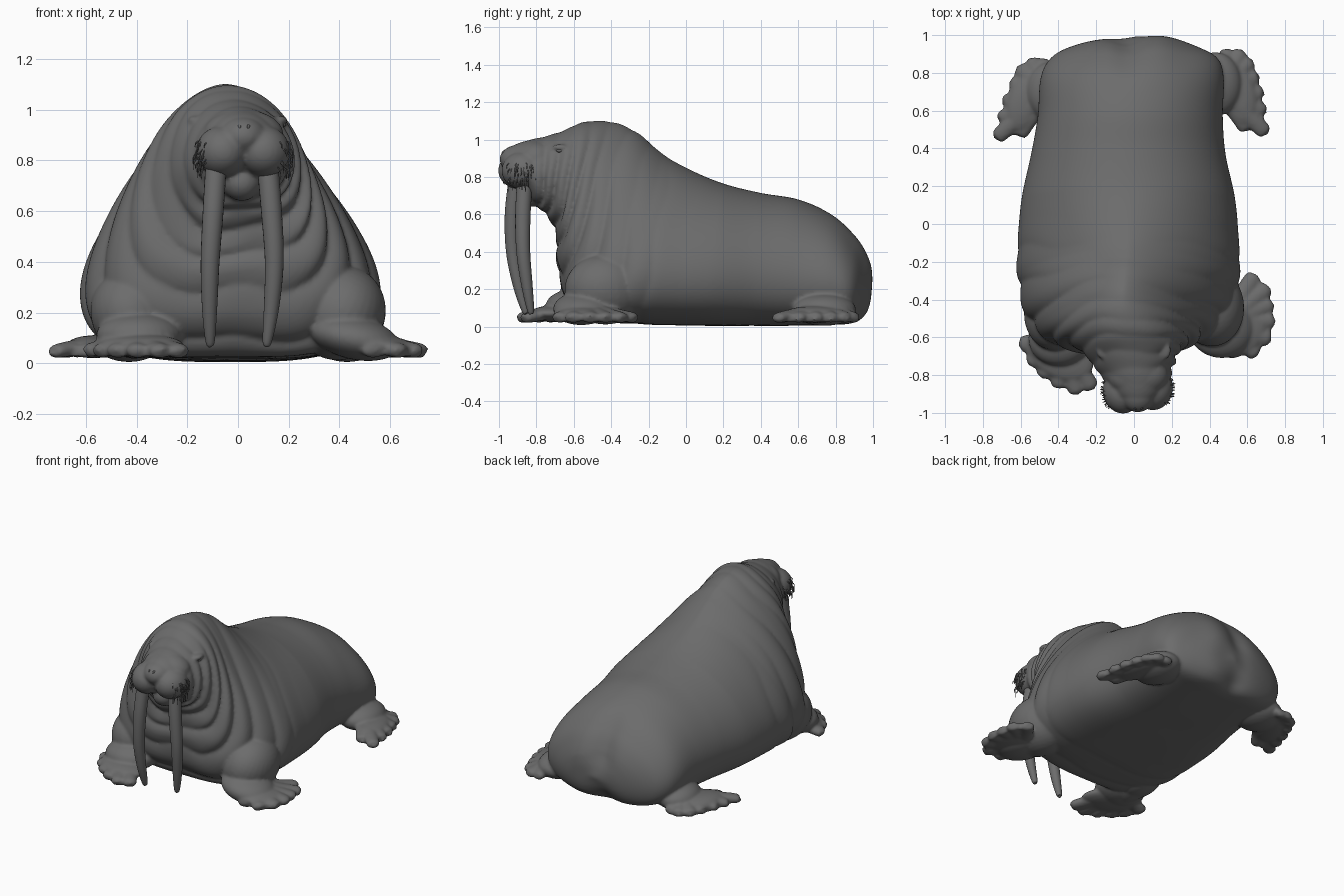
import bpy, bmesh, math, random
from mathutils import Vector, Matrix, noise

if "Cube" in bpy.data.objects:
    bpy.data.objects.remove(bpy.data.objects["Cube"])

random.seed(4)
hide = bpy.data.materials.new("grey hide")
hide.diffuse_color = (0.15, 0.15, 0.15, 1)
hide.use_nodes = True
hide.node_tree.nodes["Principled BSDF"].inputs["Base Color"].default_value = hide.diffuse_color


def finish(bm, name, voxel=0, smooth=0):
    """Turn a bmesh into a smooth grey object, optionally fused by remeshing."""
    bmesh.ops.recalc_face_normals(bm, faces=bm.faces)
    mesh = bpy.data.meshes.new(name)
    bm.to_mesh(mesh)
    bm.free()
    mesh.materials.append(hide)
    ob = bpy.data.objects.new(name, mesh)
    bpy.context.collection.objects.link(ob)
    if voxel:
        m = ob.modifiers.new("fuse", 'REMESH')
        m.mode, m.voxel_size, m.use_smooth_shade = 'VOXEL', voxel, True
        s = ob.modifiers.new("soften", 'SMOOTH')
        s.factor, s.iterations = 0.5, smooth
    mesh.polygons.foreach_set("use_smooth", [True] * len(mesh.polygons))
    return ob


def ball(bm, c, r, turn=0, tilt=0):
    mat = (Matrix.Translation(c) @ Matrix.Rotation(math.radians(turn), 4, 'Z')
           @ Matrix.Rotation(math.radians(tilt), 4, 'Y') @ Matrix.Diagonal((*r, 1)))
    bmesh.ops.create_uvsphere(bm, u_segments=32, v_segments=20, radius=1, matrix=mat)


def spline(pts, t):
    """Catmull-Rom through tuples of any length, t in 0..1."""
    f = t * (len(pts) - 1)
    i = min(int(f), len(pts) - 2)
    u = f - i
    a, b, c, d = (pts[max(0, min(len(pts) - 1, i + k))] for k in (-1, 0, 1, 2))
    return [0.5 * (2 * q + (r - p) * u + (2 * p - 5 * q + 4 * r - s) * u * u
                   + (3 * q - p - 3 * r + s) * u ** 3) for p, q, r, s in zip(a, b, c, d)]


def clamp(v):
    return max(0, min(1, v))


def skin(bm, rings):
    vs = [[bm.verts.new(p) for p in ring] for ring in rings]
    n = len(vs[0])
    for a, b in zip(vs, vs[1:]):
        for j in range(n):
            bm.faces.new((a[j], a[(j + 1) % n], b[(j + 1) % n], b[j]))
    bm.faces.new(vs[0])
    bm.faces.new(vs[-1])


def tube(bm, pts, sides, steps, flat=1):
    """Round tube along (x, y, z, radius) points."""
    rings = []
    for i in range(steps + 1):
        x, y, z, r = spline(pts, i / steps)
        q = spline(pts, max(0, i / steps - .02))
        p = spline(pts, min(1, i / steps + .02))
        d = Vector([p[k] - q[k] for k in range(3)]).normalized()
        side = d.cross(Vector((0.31, 0.9, 0.2)) if abs(d.z) > .7 else Vector((0, 0, 1))).normalized()
        up = side.cross(d)
        rings.append([Vector((x, y, z)) + r * (side * math.cos(a) + flat * up * math.sin(a))
                      for a in (j * math.tau / sides for j in range(sides))])
    skin(bm, rings)


# Trunk: slices from rump to snout (top y, top z, bottom y, bottom z, half width, centre x)
slices = [
    (.993, .215, .993, .195, .02, .03), (.985, .29, .968, .11, .19, .02), (.955, .39, .92, .04, .345, 0),
    (.895, .49, .86, .015, .445, 0),
    (.78, .60, .76, .01, .485, -.01), (.6, .68, .55, .005, .49, -.02), (.4, .715, .35, .005, .515, -.03),
    (.2, .765, .1, .005, .565, -.03), (.02, .84, -.15, .01, .585, -.03), (-.12, .92, -.35, .02, .585, -.03),
    (-.25, 1.03, -.54, .04, .53, -.045), (-.36, 1.085, -.65, .18, .435, -.055),
    (-.46, 1.1, -.69, .36, .355, -.05), (-.56, 1.09, -.69, .48, .29, -.03),
    (-.65, 1.05, -.73, .58, .24, -.015), (-.74, 1.02, -.78, .63, .205, .0),
    (-.83, 1.0, -.83, .68, .17, .015), (-.91, .975, -.88, .74, .13, .02), (-.955, .94, -.93, .79, .06, .02)]


def trunk(bm):
    rings_n, sides = 260, 120
    rings = []
    for i in range(rings_n + 1):
        t = i / rings_n
        ty, tz, by, bz, w, cx = spline(slices, t)
        s = t * (len(slices) - 1)
        # Skin folds gather at the shoulders and neck
        fold = clamp((s - 7.5) / 3) * clamp((16.3 - s) / 1.5)
        # Belly sag: the widest point sits low, most of all at the shoulders
        sag = 1.4 + .4 * clamp((s - 6) / 3) - .65 * clamp((s - 10.5) / 3)
        slope = 1 + .3 * clamp((s - 7) / 2) * clamp((13 - s) / 2)
        under = .85 + .2 * clamp((s - 6) / 2)
        ring = []
        for j in range(sides):
            a = j * math.tau / sides
            ca, sa = math.cos(a), math.sin(a)
            v = (0.5 + 0.5 * sa) ** sag
            x = math.copysign(abs(ca) ** (under if sa < 0 else slope), ca)
            y, z = by + (ty - by) * v, bz + (tz - bz) * v
            n = noise.noise(Vector((x * 1.5, s * .35, z * 2)))
            phase = s * 3.3 + 1.6 * n
            crease = fold * .026 * (abs(math.sin(phase)) ** .7 - .7) * (1.0 - .6 * max(0, sa)) * (1 + .8 * n)
            px = cx + x * (w + crease)
            y -= crease * .8 * (1 - v)
            z += crease * sa * .5
            # Cleft between the two sides of the rump
            if y > .7:
                k = clamp((y - .7) / .25) * clamp(s / 1.5)
                y += k * (.02 * math.exp(-((px - .14) / .1) ** 2) - .024 * math.exp(-((px + .04) / .07) ** 2)
                          + .004 * math.exp(-((px + .2) / .1) ** 2))
            ring.append((px, y, max(z, .004)))
        rings.append(ring)
    skin(bm, rings)


# Flippers: toes fan out from a wrist, a limb blends into the trunk
def flipper(bm, wrist, tips, toe_r, limb, arm=None):
    w = Vector(wrist)
    ends = [Vector((x, y, .045)) for x, y in tips]
    for k, e in enumerate(ends):
        m = w.lerp(e, .6)
        m.z = .066
        f = w.lerp(e, .95)
        tube(bm, [(*w, .075), (*m, toe_r * 1.15), (*f, toe_r), (*e, toe_r * .3)], 16, 18, .66)
        if k:  # web between neighbouring toes
            p = ends[k - 1]
            c = [w, w.lerp(p, .97), w.lerp(e, .97)]
            vs = [bm.verts.new(q + Vector((0, 0, h))) for h in (-.02, .02) for q in c]
            for f in ((2, 1, 0), (3, 4, 5), (0, 1, 4, 3), (1, 2, 5, 4), (2, 0, 3, 5)):
                bm.faces.new([vs[n] for n in f])
    for args in limb:
        ball(bm, *args)
    if arm:
        tube(bm, arm, 32, 24)


# Trunk, flippers and muzzle fused into one skin
bm = bmesh.new()
trunk(bm)
# Front flippers
flipper(bm, (.47, -.53, .10),
        [(.54, -.70), (.65, -.69), (.72, -.61), (.74, -.51), (.73, -.42), (.71, -.335), (.64, -.27)], .043,
        [((.40, -.43, .20), (.18, .22, .19), 10, 25), ((.46, -.55, .10), (.18, .16, .085), -10, 12),
         ((.53, -.55, .07), (.18, .155, .045), 15, 4)],
        [(.34, -.32, .33, .10), (.38, -.40, .24, .17), (.44, -.49, .14, .13), (.54, -.55, .08, .06)])
flipper(bm, (-.40, -.60, .10),
        [(-.60, -.64), (-.55, -.74), (-.48, -.81), (-.395, -.865), (-.30, -.895), (-.22, -.87)], .043,
        [((-.41, -.46, .20), (.17, .21, .18), -10, -20), ((-.39, -.60, .11), (.17, .15, .09), 10),
         ((-.39, -.69, .07), (.19, .13, .045), -30)],
        [(-.36, -.34, .33, .10), (-.41, -.42, .24, .17), (-.41, -.53, .14, .13), (-.40, -.66, .08, .06)])
# Hind flippers
flipper(bm, (.46, .72, .08),
        [(.50, .92), (.57, .915), (.62, .865), (.655, .78), (.68, .685), (.69, .59), (.70, .48), (.60, .50)], .041,
        [((.43, .74, .09), (.14, .17, .085), 0), ((.55, .69, .065), (.10, .18, .045), 15)])
flipper(bm, (-.46, .70, .08),
        [(-.49, .87), (-.55, .87), (-.615, .825), (-.655, .74), (-.69, .64), (-.71, .55), (-.73, .455), (-.61, .47)],
        .041, [((-.43, .70, .09), (.14, .16, .085), 0), ((-.57, .65, .065), (.10, .17, .045), -20)])
# Muzzle pads, nose, brow and chin
ball(bm, (-.065, -.89, .835), (.10, .115, .10), 15)
ball(bm, (.105, -.875, .835), (.10, .112, .10), -15)
ball(bm, (.02, -.89, .895), (.095, .107, .078))
ball(bm, (.02, -.80, .90), (.16, .12, .10))
ball(bm, (.015, -.82, .715), (.075, .08, .075))
# Eyelids
for x in (-.168, .166):
    ball(bm, (x, -.67, .958), (.03, .045, .018))
finish(bm, "body_with_flippers", .0095, 5)

for side, x in (("left", -.178), ("right", .176)):
    bm = bmesh.new()
    ball(bm, (x, -.675, .943), (.014, .02, .012))
    finish(bm, "eye_" + side)
for side, x, turn in (("left", .005, 25), ("right", .042, -25)):
    bm = bmesh.new()
    ball(bm, (x, -.974, .93), (.006, .012, .012), turn)
    finish(bm, "nostril_" + side)

# Tusks
for side, pts in (
        ("left", [(-.085, -.905, .80, .042), (-.098, -.928, .60, .041), (-.11, -.925, .40, .037),
                  (-.112, -.895, .22, .03), (-.11, -.86, .085, .018), (-.109, -.855, .07, .004)]),
        ("right", [(.115, -.86, .80, .042), (.132, -.872, .60, .041), (.143, -.87, .40, .037),
                   (.132, -.85, .22, .03), (.115, -.83, .085, .018), (.113, -.827, .07, .004)])):
    bm = bmesh.new()
    tube(bm, pts, 20, 40)
    finish(bm, "tusk_" + side)

# Whiskers drooping from the muzzle sides
for side, sx, cx, cy in (("left", -1, -.065, -.885), ("right", 1, .105, -.87)):
    bm = bmesh.new()
    for _ in range(60):
        a, h = random.uniform(-.9, .75), random.uniform(-.06, .055)
        r = math.sqrt(1 - (h / .1) ** 2)
        d = Vector((sx * math.cos(a), math.sin(a), 0))
        p = Vector((cx + d.x * .092 * r, cy + d.y * .102 * r, .835 + h))
        n = random.uniform(.015, .03)
        drop = random.uniform(.02, .06)
        q, e = p + d * n * .7, p + d * n * .8
        q.z -= drop * .4
        e.z -= drop
        tube(bm, [(*p, .0028), (*q, .0025), (*e, .001)], 5, 5)
    finish(bm, "whiskers_" + side)
